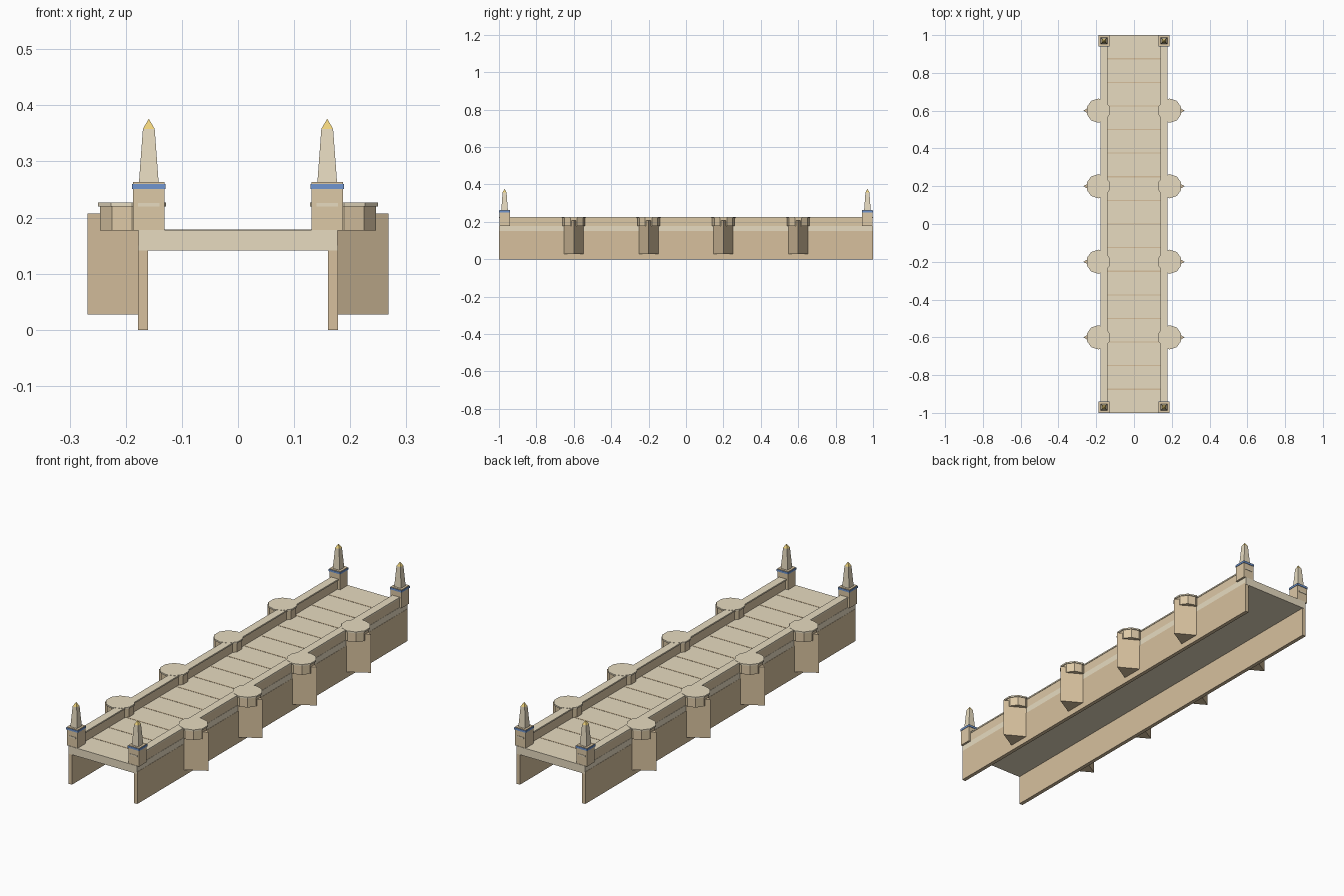
import bpy, math

if "Cube" in bpy.data.objects:
    bpy.data.objects.remove(bpy.data.objects["Cube"])


def material(name, rgb):
    m = bpy.data.materials.new(name)
    m.diffuse_color = (*rgb, 1)
    m.use_nodes = True
    m.node_tree.nodes["Principled BSDF"].inputs["Base Color"].default_value = m.diffuse_color
    return m


LIMESTONE = material("limestone", (0.80, 0.71, 0.53))
SANDSTONE = material("sandstone", (0.72, 0.58, 0.38))
MUDBRICK = material("mudbrick", (0.68, 0.53, 0.34))
BLUE = material("blue_band", (0.16, 0.30, 0.62))
GOLD = material("gold", (0.85, 0.64, 0.20))


def finish(name, mat):
    ob = bpy.context.object
    ob.name = name
    ob.data.materials.append(mat)
    return ob


def box(name, x, y, z0, z1, sx, sy, mat):
    bpy.ops.mesh.primitive_cube_add(size=1, location=(x, y, (z0 + z1) / 2))
    bpy.context.object.scale = (sx, sy, z1 - z0)
    return finish(name, mat)


def prism(name, x, y, z0, z1, r, sides, mat, turn=0):
    bpy.ops.mesh.primitive_cylinder_add(vertices=sides, radius=r, depth=z1 - z0,
                                        location=(x, y, (z0 + z1) / 2), rotation=(0, 0, turn))
    return finish(name, mat)


def taper(name, x, y, z0, z1, half0, half1, mat):
    # square tapered shaft, sides parallel to the axes
    k = math.sqrt(2)
    bpy.ops.mesh.primitive_cone_add(vertices=4, radius1=half0 * k, radius2=half1 * k,
                                    depth=z1 - z0, location=(x, y, (z0 + z1) / 2),
                                    rotation=(0, 0, math.pi / 4))
    return finish(name, mat)


# road deck and its paving joints
box("deck", 0, 0, 0.141, 0.178, 0.354, 2.0, LIMESTONE)
for i in range(-7, 8):
    box("paving_joint", 0, i * 0.125, 0.176, 0.179, 0.28, 0.006, MUDBRICK)

for s in (-1, 1):
    # side wall and parapet with coping
    box("side_wall", s * 0.169, 0, 0, 0.15, 0.018, 1.998, MUDBRICK)
    box("parapet", s * 0.16, 0, 0.177, 0.22, 0.032, 1.99, SANDSTONE)
    box("parapet_coping", s * 0.159, 0, 0.2195, 0.226, 0.038, 2.0, LIMESTONE)

    # cutwaters with ten-sided bastions above
    for y in (-0.6, -0.2, 0.2, 0.6):
        prism("cutwater", s * 0.207, y, 0.027, 0.207, 0.061, 3, MUDBRICK, -s * math.pi / 2)
        prism("bastion", s * 0.189, y, 0.177, 0.22, 0.06, 10, SANDSTONE)
        prism("bastion_coping", s * 0.189, y, 0.22, 0.227, 0.064, 10, LIMESTONE)

    # corner obelisks on pedestals
    for t in (-1, 1):
        x, y = s * 0.159, t * 0.97
        box("pedestal", x, y, 0.177, 0.263, 0.056, 0.056, SANDSTONE)
        box("pedestal_band", x, y, 0.251, 0.26, 0.06, 0.06, BLUE)
        taper("obelisk_shaft", x, y, 0.263, 0.358, 0.0175, 0.0105, LIMESTONE)
        taper("obelisk_tip", x, y, 0.358, 0.376, 0.0105, 0, GOLD)
